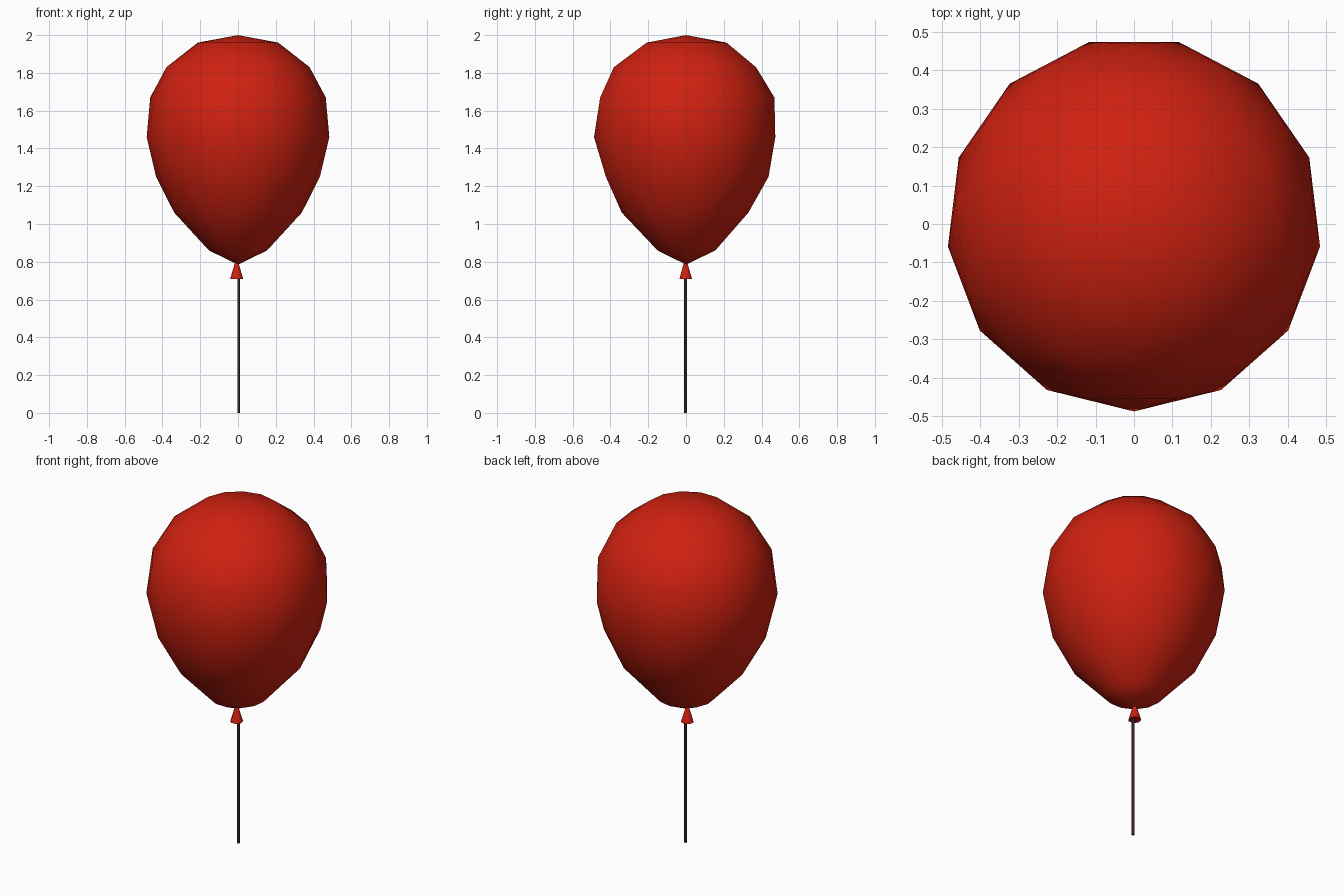
import bpy, math

if "Cube" in bpy.data.objects:
    bpy.data.objects.remove(bpy.data.objects["Cube"])


def material(name, rgb):
    m = bpy.data.materials.new(name)
    m.diffuse_color = (*rgb, 1)
    m.use_nodes = True
    m.node_tree.nodes["Principled BSDF"].inputs["Base Color"].default_value = m.diffuse_color
    return m


red = material("balloon_red", (0.62, 0.015, 0.005))
dark = material("string_dark", (0.04, 0.015, 0.015))


def lathe(name, rings, sides, mat, bottom, top=None, centre=(0, 0), smooth=True):
    """Faceted skin over (z, radius) rings, each turned half a step from the last."""
    verts, faces = [], []
    for k, (z, r) in enumerate(rings):
        for i in range(sides):
            a = math.tau * (i + 0.5 * (k % 2) + 0.25) / sides
            verts.append((centre[0] + r * math.cos(a), centre[1] + r * math.sin(a), z))
    for k in range(len(rings) - 1):
        s = k % 2
        for i in range(sides):
            j = (i + 1) % sides
            a, b = k * sides + i, k * sides + j
            c, d = a + sides, b + sides
            faces += [(a, b, d), (a, d, c)] if s else [(a, b, c), (b, d, c)]
    last = (len(rings) - 1) * sides
    for z, start, flip in ((bottom, 0, True), (top, last, False)):
        if z is None:
            continue
        verts.append((*centre, z))
        for i in range(sides):
            f = (start + i, start + (i + 1) % sides, len(verts) - 1)
            faces.append(f[::-1] if flip else f)
    me = bpy.data.meshes.new(name)
    me.from_pydata(verts, [], faces)
    me.materials.append(mat)
    if smooth:
        me.shade_smooth()
    ob = bpy.data.objects.new(name, me)
    bpy.context.collection.objects.link(ob)
    return ob


# Inflated body, bottom to top
lathe("balloon_body",
      [(0.86, 0.155), (1.06, 0.34), (1.25, 0.437), (1.46, 0.487),
       (1.67, 0.468), (1.83, 0.382), (1.96, 0.215)],
      13, red, 0.785, 2.0)

# Flared tied neck
bpy.ops.mesh.primitive_cone_add(vertices=7, radius1=0.035, radius2=0.008,
                                depth=0.09, location=(-0.007, -0.003, 0.755))
neck = bpy.context.object
neck.name = "balloon_neck"
neck.data.materials.append(red)
bpy.ops.object.shade_smooth_by_angle(angle=math.radians(60))

# Hanging string
bpy.ops.mesh.primitive_cylinder_add(vertices=6, radius=0.008, depth=0.74,
                                    location=(0.004, -0.002, 0.37))
string = bpy.context.object
string.name = "string"
string.data.materials.append(dark)
bpy.ops.object.shade_smooth_by_angle(angle=math.radians(70))
